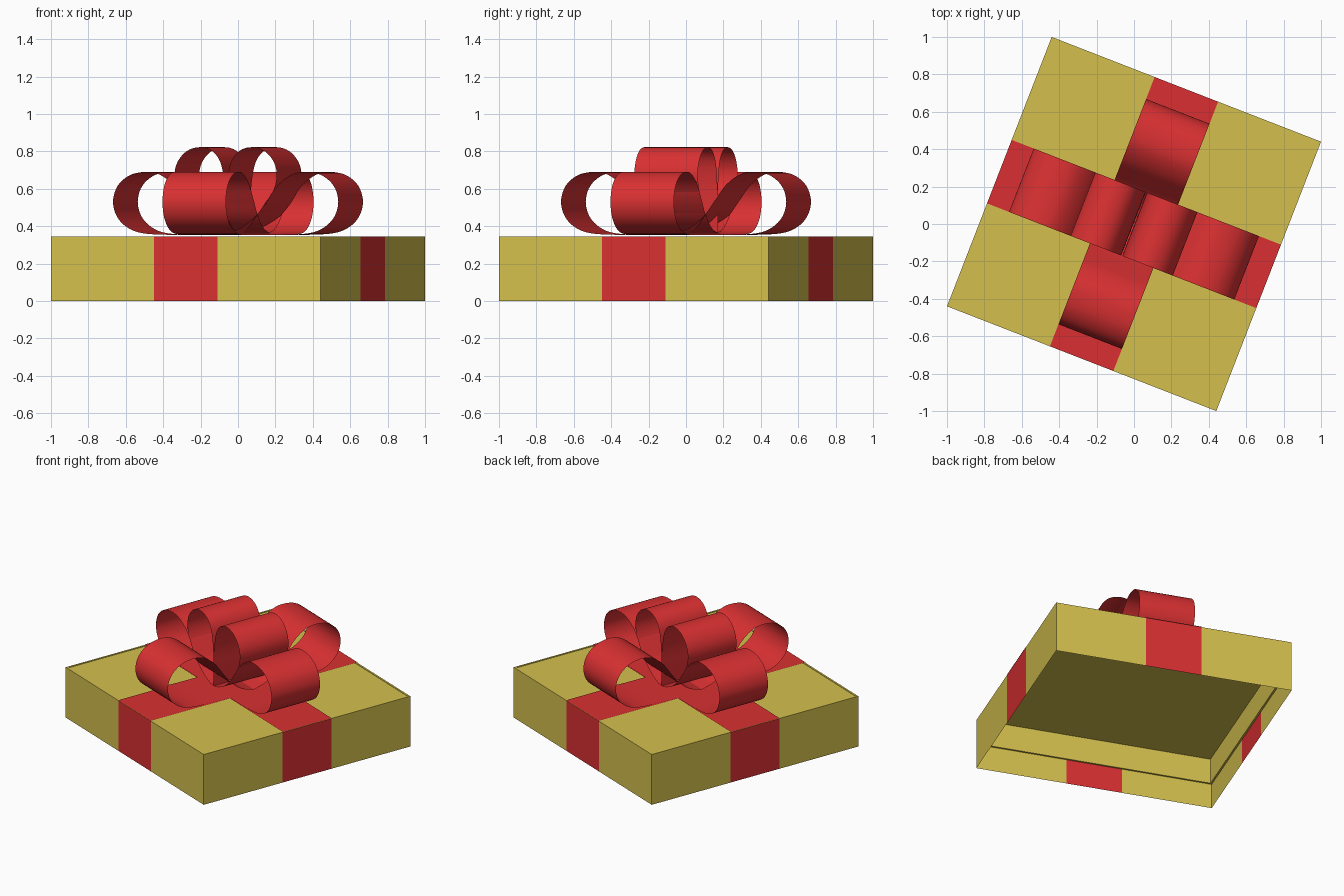
import bpy, bmesh, math
from mathutils import Matrix, Vector

if "Cube" in bpy.data.objects:
    bpy.data.objects.remove(bpy.data.objects["Cube"])

H = 0.7725          # half side of the box
W = 0.182           # half width of the ribbon
TOP = 0.345         # height of the box
TURN = Matrix.Rotation(math.radians(-21.25), 4, 'Z')


def material(name, rgb):
    m = bpy.data.materials.new(name)
    m.diffuse_color = (*rgb, 1)
    m.use_nodes = True
    m.node_tree.nodes["Principled BSDF"].inputs["Base Color"].default_value = m.diffuse_color
    return m


GOLD = material("gold paper", (0.66, 0.53, 0.075))
RED = material("red ribbon", (0.70, 0.03, 0.032))


def make(name, bm, mats, spin=0, smooth=False):
    """Turn a bmesh into an object, spun in quarter turns then set on the box's angle."""
    bmesh.ops.transform(bm, verts=bm.verts,
                        matrix=TURN @ Matrix.Rotation(spin * math.pi / 2, 4, 'Z'))
    me = bpy.data.meshes.new(name)
    for f in bm.faces:
        f.smooth = smooth
    bm.to_mesh(me)
    bm.free()
    for m in mats:
        me.materials.append(m)
    ob = bpy.data.objects.new(name, me)
    bpy.context.collection.objects.link(ob)
    return ob


def quad(bm, pts, mat=0):
    f = bm.faces.new([bm.verts.new(p) for p in pts])
    f.material_index = mat


def spline(pts, steps=5):
    """Catmull-Rom curve through the points."""
    out = []
    p = [Vector(q) for q in pts]
    p = [2 * p[0] - p[1]] + p + [2 * p[-1] - p[-2]]
    for i in range(1, len(p) - 2):
        a, b, c, d = p[i - 1:i + 3]
        for k in range(steps):
            t = k / steps
            out.append(0.5 * (2 * b + (c - a) * t + (2 * a - 5 * b + 4 * c - d) * t * t
                              + (3 * b - a - 3 * c + d) * t ** 3))
    return out + [p[-2]]


# Outer walls, with the ribbon strip cut into each, and the half-height inner lip
inner = H - 0.012
for k, side in enumerate(("front", "right", "back", "left")):
    bm = bmesh.new()
    cuts = (-H, -W, W, H)
    for i in range(3):
        a, b = cuts[i], cuts[i + 1]
        quad(bm, [(a, -H, 0), (b, -H, 0), (b, -H, TOP), (a, -H, TOP)], int(i == 1))
    make(side + "_wall", bm, [GOLD, RED], k)

    bm = bmesh.new()
    n = inner
    quad(bm, [(n, -n, 0.17), (-n, -n, 0.17), (-n, -n, TOP), (n, -n, TOP)])   # inside face
    quad(bm, [(-H, -H, TOP), (H, -H, TOP), (n, -n, TOP), (-n, -n, TOP)])     # top rim
    quad(bm, [(-n, -n, 0.17), (n, -n, 0.17), (H, -H, 0.17), (-H, -H, 0.17)])  # lower edge
    make(side + "_lip", bm, [GOLD], k)

# Top panel
bm = bmesh.new()
quad(bm, [(-inner, -inner, 0.342), (inner, -inner, 0.342),
          (inner, inner, 0.342), (-inner, inner, 0.342)])
make("top_panel", bm, [GOLD])

# Ribbon cross lying on the top
bm = bmesh.new()
z = TOP + 0.003
for x0, x1, y0, y1 in ((-W, W, -H, H), (-H, -W, -W, W), (W, H, -W, W)):
    quad(bm, [(x0, y0, z), (x1, y0, z), (x1, y1, z), (x0, y1, z)])
make("ribbon_cross", bm, [RED])

# Bow loops: a profile (distance outwards, height) swept across the ribbon width
LOW = [(0.0, 0.362), (0.09, 0.39), (0.17, 0.45), (0.235, 0.535), (0.30, 0.62),
       (0.38, 0.676), (0.46, 0.69), (0.55, 0.672), (0.62, 0.615), (0.646, 0.53),
       (0.62, 0.445), (0.55, 0.385), (0.45, 0.359), (0.25, 0.353), (0.0, 0.353)]
HIGH = [(0.003, 0.365), (0.004, 0.48), (0.006, 0.62), (0.03, 0.74), (0.08, 0.803),
        (0.15, 0.822), (0.22, 0.803), (0.272, 0.75), (0.293, 0.68), (0.275, 0.595),
        (0.21, 0.495), (0.12, 0.41), (0.03, 0.362)]


def loop(name, profile, spin):
    bm = bmesh.new()
    rows = [[bm.verts.new((p.x, s * W, p.y)) for s in (-1, 1)] for p in spline(profile)]
    for a, b in zip(rows, rows[1:]):
        bm.faces.new((a[0], a[1], b[1], b[0]))
    make(name, bm, [RED], spin, smooth=True)


for k, side in enumerate(("right", "back", "left", "front")):
    loop("lower_loop_" + side, LOW, k)
    if k % 2 == 0:
        loop("upper_loop_" + side, HIGH, k)
